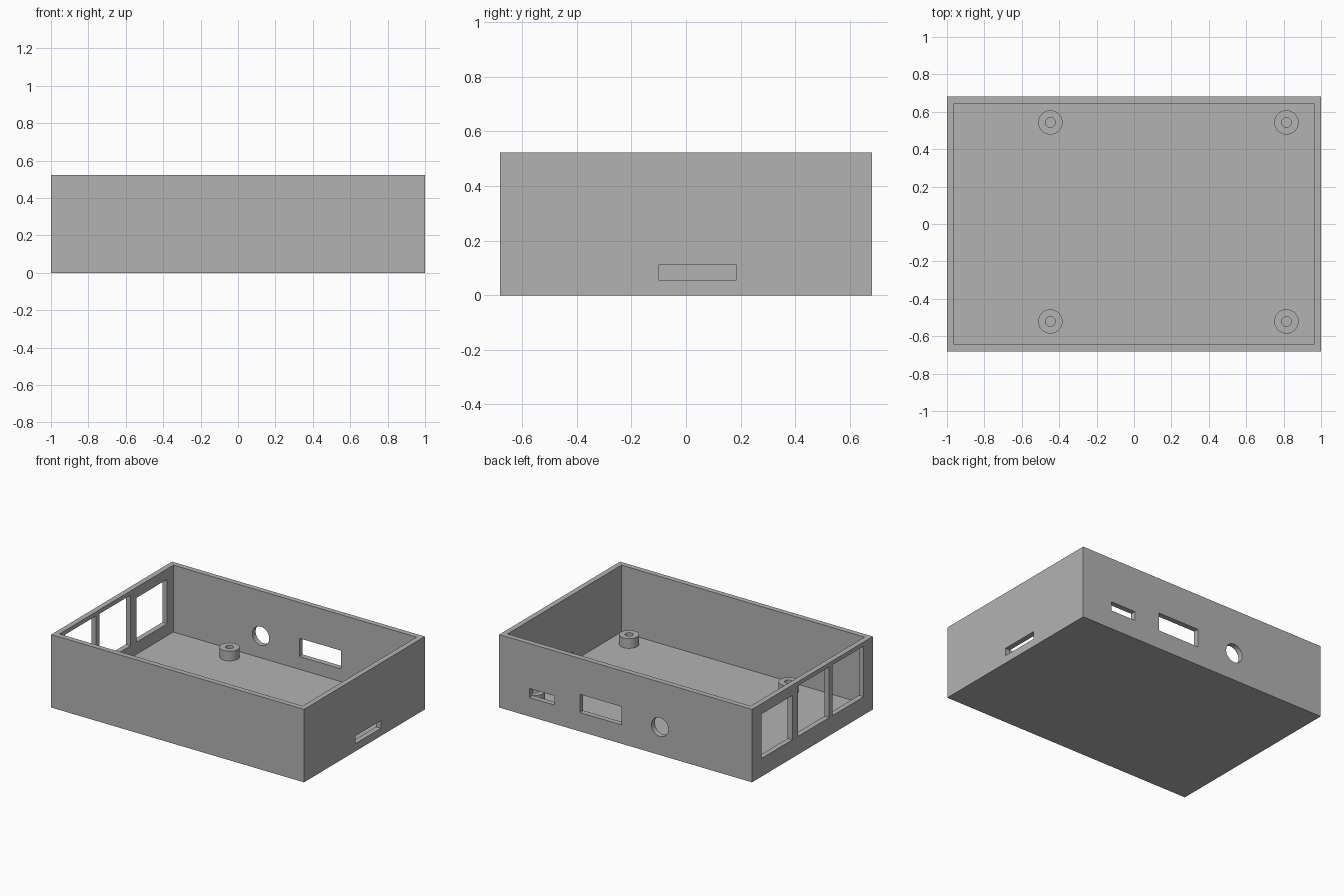
import bpy
import math

cube = bpy.data.objects.get("Cube")
if cube:
    bpy.data.objects.remove(cube, do_unlink=True)

# Overall sizes
HALF_X, HALF_Y, HEIGHT = 1.0, 0.682, 0.522
WALL, FLOOR = 0.038, 0.0435
POST_TOP = 0.113

grey = bpy.data.materials.new("plain grey")
grey.use_nodes = True
grey.diffuse_color = (0.45, 0.45, 0.45, 1)
grey.node_tree.nodes["Principled BSDF"].inputs["Base Color"].default_value = grey.diffuse_color


def box(name, x, y, z):
    """Box from (low, high) ranges along each axis."""
    bpy.ops.mesh.primitive_cube_add(size=1)
    ob = bpy.context.object
    ob.name = name
    ob.location = [(a + b) / 2 for a, b in (x, y, z)]
    ob.scale = [b - a for a, b in (x, y, z)]
    bpy.ops.object.transform_apply(location=True, scale=True)
    return ob


def rod(name, radius, depth, location, rotation=(0, 0, 0)):
    bpy.ops.mesh.primitive_cylinder_add(vertices=48, radius=radius, depth=depth,
                                        location=location, rotation=rotation)
    ob = bpy.context.object
    ob.name = name
    bpy.ops.object.transform_apply(location=True, rotation=True)
    return ob


def cut(target, cutter):
    """Subtract the cutter from the target, then discard it."""
    cutter.hide_render = True
    mod = target.modifiers.new("cut", "BOOLEAN")
    mod.operation = "DIFFERENCE"
    mod.solver = "EXACT"
    mod.object = cutter
    bpy.ops.object.select_all(action="DESELECT")
    bpy.context.view_layer.objects.active = target
    target.select_set(True)
    bpy.ops.object.modifier_apply(modifier=mod.name)
    bpy.data.objects.remove(cutter, do_unlink=True)


def finish(ob):
    ob.data.materials.clear()
    ob.data.materials.append(grey)
    bpy.ops.object.select_all(action="DESELECT")
    bpy.context.view_layer.objects.active = ob
    ob.select_set(True)
    bpy.ops.object.shade_smooth_by_angle(angle=math.radians(30))


# Open tray
tray = box("case_tray", (-HALF_X, HALF_X), (-HALF_Y, HALF_Y), (0, HEIGHT))
cut(tray, box("cavity", (WALL - HALF_X, HALF_X - WALL),
              (WALL - HALF_Y, HALF_Y - WALL), (FLOOR, HEIGHT + 0.1)))

# Three tall port windows in the -x wall
through_left = (-HALF_X - 0.05, -HALF_X + WALL + 0.05)
for y_range, top in (((0.225, 0.574), 0.447), ((-0.19, 0.161), 0.492), ((-0.58, -0.229), 0.492)):
    cut(tray, box("port_window", through_left, y_range, (0.13, top)))

# Slot in the +x wall
cut(tray, box("card_slot", (HALF_X - WALL - 0.05, HALF_X + 0.05), (-0.1, 0.185), (0.055, 0.11)))

# Two rectangular ports and a round one in the back wall
through_back = (HALF_Y - WALL - 0.05, HALF_Y + 0.05)
cut(tray, box("small_port", (0.564, 0.762), through_back, (0.135, 0.2)))
cut(tray, box("wide_port", (0.034, 0.362), through_back, (0.135, 0.265)))
cut(tray, rod("round_port", 0.067, 0.2, (-0.271, HALF_Y, 0.2), (math.pi / 2, 0, 0)))
finish(tray)

# Four hollow mounting posts standing on the floor
for x, side in ((-0.447, "right"), (0.815, "left")):
    for y, end in ((0.543, "back"), (-0.521, "front")):
        base = FLOOR - 0.01
        post = rod(f"mounting_post_{end}_{side}", 0.065, POST_TOP - base, (x, y, (POST_TOP + base) / 2))
        cut(post, rod("post_hole", 0.026, 0.2, (x, y, FLOOR + 0.1)))
        finish(post)
